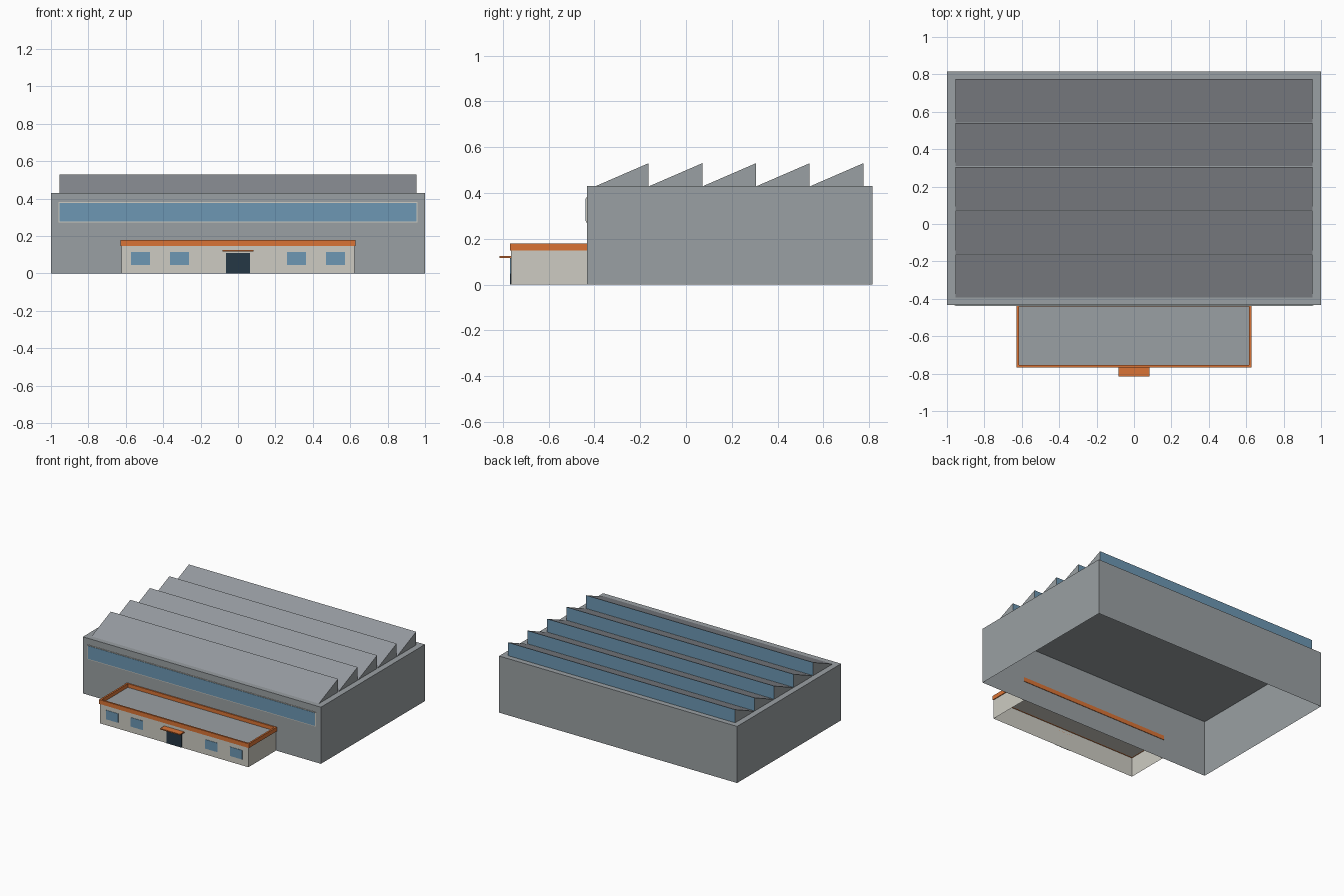
import bpy, bmesh

if "Cube" in bpy.data.objects:
    bpy.data.objects.remove(bpy.data.objects["Cube"])

def material(name, r, g, b):
    lin = lambda c: c / 255 / 12.92 if c < 11 else ((c / 255 + 0.055) / 1.055) ** 2.4
    m = bpy.data.materials.new(name)
    m.diffuse_color = (lin(r), lin(g), lin(b), 1)
    m.use_nodes = True
    m.node_tree.nodes["Principled BSDF"].inputs["Base Color"].default_value = m.diffuse_color
    return m

WALL = material("hall_grey", 154, 160, 163)
METAL = material("roof_metal_grey", 149, 153, 159)
CREAM = material("cream_plaster", 205, 203, 194)
ORANGE = material("orange_trim", 218, 116, 54)
GLASS = material("blue_glass", 109, 151, 179)
DARK = material("dark_door", 37, 55, 69)

def finish(name, bm, mats):
    me = bpy.data.meshes.new(name)
    bm.to_mesh(me)
    bm.free()
    for m in mats:
        me.materials.append(m)
    ob = bpy.data.objects.new(name, me)
    bpy.context.collection.objects.link(ob)
    return ob

def box(name, x, y, z, mat, drop=()):
    """Box from (min, max) ranges; faces whose normal is in drop are left open."""
    bm = bmesh.new()
    bmesh.ops.create_cube(bm, size=1)
    for v in bm.verts:
        v.co = [r[0] if c < 0 else r[1] for c, r in zip(v.co, (x, y, z))]
    bm.normal_update()
    gone = [f for f in bm.faces if any(f.normal.dot(d) > 0.9 for d in map(Vector, drop))]
    bmesh.ops.delete(bm, geom=gone, context='FACES')
    return finish(name, bm, [mat])

from mathutils import Vector
DOWN, BACK = (0, 0, -1), (0, 1, 0)
HALL_F, HALL_B, HALL_Z = -0.433, 0.815, 0.43
ANX_F, ANX_Z = -0.765, 0.152

# main hall, open underneath
box("hall", (-1, 1), (HALL_F, HALL_B), (0, HALL_Z), WALL, [DOWN])

# sawtooth roof: sloped metal to the front, upright glazing to the back
for i in range(5):
    y0 = -0.394 + i * 0.2344
    y1 = y0 + 0.231
    bm = bmesh.new()
    l, r = [[bm.verts.new((x, y, z)) for y, z in
             ((y0, HALL_Z), (y1, HALL_Z), (y1, 0.53))] for x in (-0.955, 0.955)]
    bm.faces.new(l)
    bm.faces.new(r)
    for a, b in ((0, 1), (1, 2), (2, 0)):
        bm.faces.new((l[a], l[b], r[b], r[a]))
    bmesh.ops.recalc_face_normals(bm, faces=bm.faces)
    for f in bm.faces:
        f.material_index = 2 if f.normal.y > 0.9 else 1 if f.normal.z > 0.5 else 0
    finish(f"roof_tooth_{i + 1}", bm, [WALL, METAL, GLASS])

# long window band with its pale frame
box("band_frame", (-0.96, 0.96), (HALL_F - 0.003, HALL_F), (0.272, 0.381), CREAM, [BACK])
box("band_glass", (-0.954, 0.954), (HALL_F - 0.005, HALL_F), (0.277, 0.376), GLASS, [BACK])

# office annex with flat roof
box("annex", (-0.623, 0.623), (ANX_F, HALL_F), (0, ANX_Z - 0.004), CREAM, [DOWN, BACK])
box("annex_roof", (-0.62, 0.62), (ANX_F + 0.005, HALL_F), (ANX_Z - 0.004, ANX_Z), WALL, [DOWN])

# parapet ring around the annex roof
bm = bmesh.new()
rings = []
for inset in (0, 0.013):
    x, f, b = 0.629 - inset, ANX_F - 0.003 + inset, HALL_F + 0.004 - inset
    rings.append([[bm.verts.new((px, py, z)) for px, py in
                   ((-x, f), (x, f), (x, b), (-x, b))] for z in (0.148, 0.18)])
(ob, ot), (ib, it) = rings
for k in range(4):
    n = (k + 1) % 4
    for a, b in ((ob, ot), (ot, it), (it, ib), (ib, ob)):
        bm.faces.new((a[k], a[n], b[n], b[k]))
bmesh.ops.recalc_face_normals(bm, faces=bm.faces)
finish("annex_parapet", bm, [ORANGE])

# annex windows, door and canopy
for side in (-1, 1):
    for label, cx in (("inner", 0.313), ("outer", 0.521)):
        c = side * cx
        box(f"window_{label}_{'left' if side < 0 else 'right'}", (c - 0.051, c + 0.051),
            (ANX_F - 0.003, ANX_F), (0.046, 0.115), GLASS, [BACK])
box("door", (-0.065, 0.065), (ANX_F - 0.003, ANX_F), (0, 0.11), DARK, [BACK])
box("canopy", (-0.084, 0.084), (-0.815, ANX_F), (0.117, 0.125), ORANGE)
